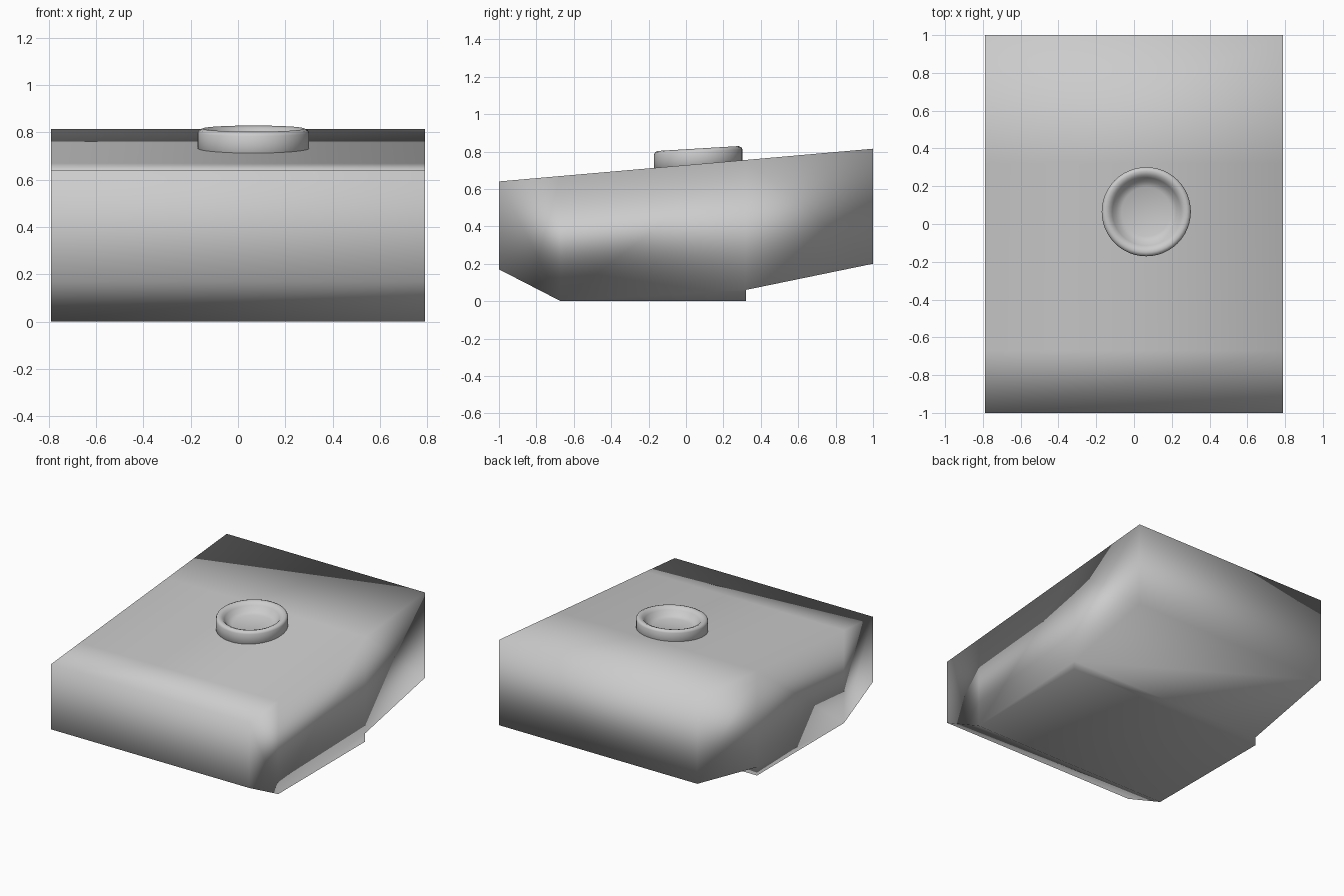
import bpy
import bmesh
import math
from mathutils import Vector

cube = bpy.data.objects.get("Cube")
if cube:
    bpy.data.objects.remove(cube, do_unlink=True)

grey = bpy.data.materials.new("plain_grey")
grey.use_nodes = True
colour = (0.6, 0.6, 0.6, 1)
grey.diffuse_color = colour
grey.node_tree.nodes["Principled BSDF"].inputs["Base Color"].default_value = colour


def finish(name, bm):
    """Turn a bmesh into a smooth shaded object."""
    bmesh.ops.recalc_face_normals(bm, faces=bm.faces)
    mesh = bpy.data.meshes.new(name)
    bm.to_mesh(mesh)
    bm.free()
    mesh.materials.append(grey)
    for poly in mesh.polygons:
        poly.use_smooth = True
    obj = bpy.data.objects.new(name, mesh)
    bpy.context.collection.objects.link(obj)
    return obj


def weight_normals(mesh):
    """Average the face normals at each corner by face area."""
    sums = [Vector() for v in mesh.vertices]
    for poly in mesh.polygons:
        for i in poly.vertices:
            sums[i] += poly.normal * poly.area
    mesh.normals_split_custom_set_from_vertices([s.normalized() for s in sums])


# Wedge body: side profile (y, z) extruded across the width
HALF_WIDTH = 0.79
profile = [(-1, 0.64), (-1, 0.17), (-0.67, 0), (0.32, 0), (0.32, 0.06),
           (1, 0.20), (1, 0.815), (0.32, 0.755), (-0.67, 0.669)]
side_panels = [(0, 1, 2, 8), (8, 2, 3, 4, 7), (7, 4, 5, 6)]

bm = bmesh.new()
right = [bm.verts.new((HALF_WIDTH, y, z)) for y, z in profile]
left = [bm.verts.new((-HALF_WIDTH, y, z)) for y, z in profile]
for i in range(len(profile)):
    j = (i + 1) % len(profile)
    bm.faces.new((right[i], right[j], left[j], left[i]))
for ring in (right, left):
    for panel in side_panels:
        bm.faces.new([ring[i] for i in panel])
body = finish("wedge_body", bm)
weight_normals(body.data)

# Round dished button, sheared to follow the sloping top
CENTRE = 0.065
SEGMENTS = 48
dish = [(0.236, -0.06), (0.236, 0.065), (0.23, 0.077), (0.215, 0.083),
        (0.195, 0.076), (0.18, 0.06), (0.16, 0.03), (0.13, 0.016)]

bm = bmesh.new()
rings = []
for radius, height in dish:
    ring = []
    for s in range(SEGMENTS):
        a = math.tau * s / SEGMENTS
        x, y = radius * math.cos(a), radius * math.sin(a)
        ring.append(bm.verts.new((CENTRE + x, CENTRE + y, 0.733 + height + 0.06 * y)))
    rings.append(ring)
for low, high in zip(rings, rings[1:]):
    for s in range(SEGMENTS):
        t = (s + 1) % SEGMENTS
        bm.faces.new((low[s], low[t], high[t], high[s]))
bm.faces.new(rings[-1])
bm.faces.new(rings[0])
finish("dished_button", bm)
